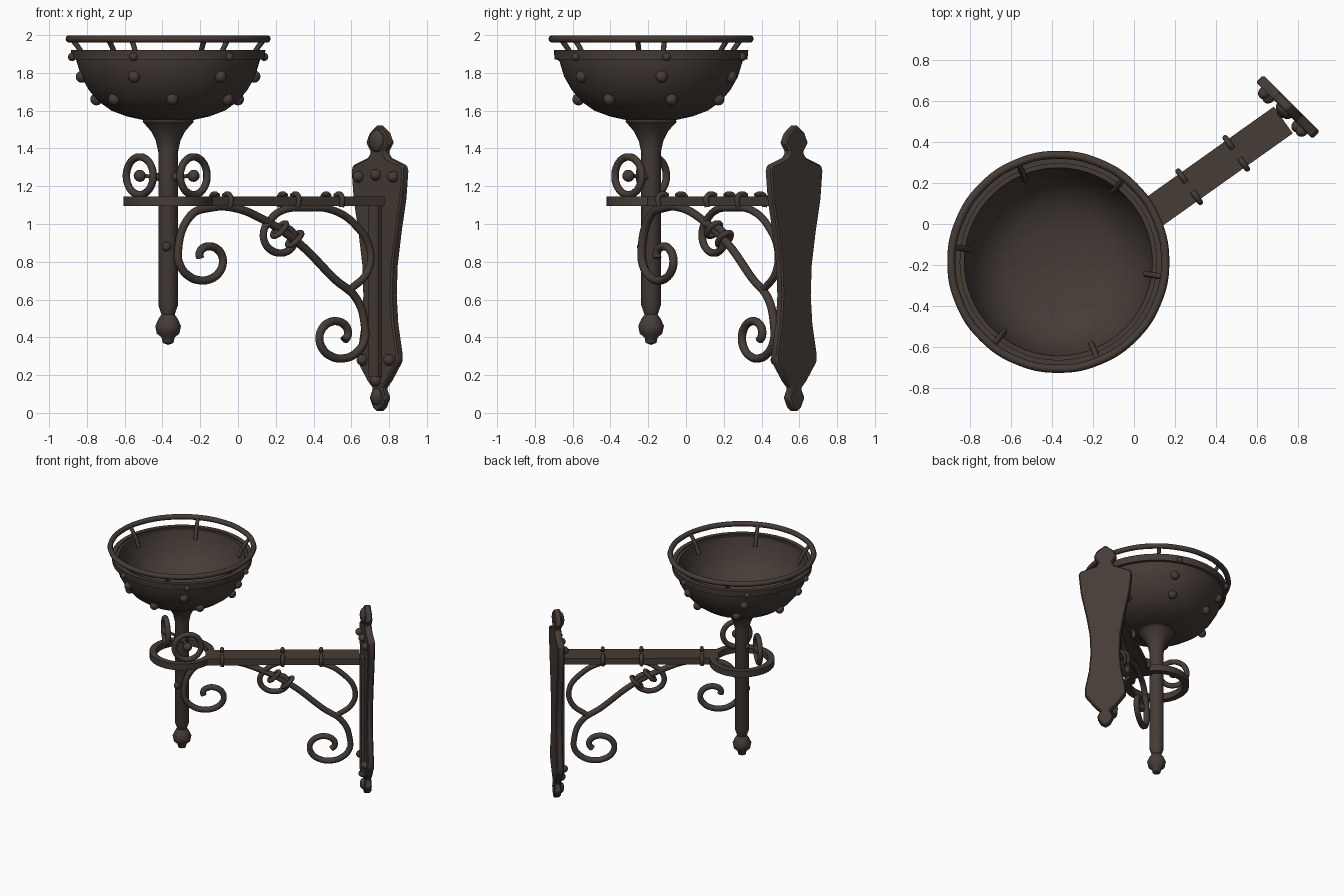
import bpy, bmesh
from math import sin, cos, radians, pi
from mathutils import Vector, Matrix

if "Cube" in bpy.data.objects:
    bpy.data.objects.remove(bpy.data.objects["Cube"])

iron = bpy.data.materials.new("dark brown iron")
iron.use_nodes = True
colour = (0.06, 0.045, 0.037, 1)
iron.diffuse_color = colour
shader = iron.node_tree.nodes["Principled BSDF"]
shader.inputs["Base Color"].default_value = colour
shader.inputs["Roughness"].default_value = 0.7

POST = Vector((-0.37, -0.185, 0))
ARM_DIR = Vector((1, 0.71, 0)).normalized()
ARM_SIDE = Vector((ARM_DIR.y, -ARM_DIR.x, 0))
PLATE = Matrix.Translation((0.752, 0.572, 0)) @ Matrix.Rotation(radians(-45), 4, 'Z')


def on_arm(x, z, side=0):
    """Point in the vertical plane of the arm."""
    return Vector((x, 0.125 + 0.71 * (x - 0.19), z)) + ARM_SIDE * side


def around(radius, angle, z):
    """Point around the post axis."""
    return POST + Vector((radius * cos(angle), radius * sin(angle), z))


def finish(obj, name):
    obj.name = name
    obj.data.materials.append(iron)
    bpy.ops.object.select_all(action='DESELECT')
    obj.select_set(True)
    bpy.context.view_layer.objects.active = obj
    bpy.ops.object.shade_smooth_by_angle(angle=radians(40))
    return obj


def from_bmesh(name, bm):
    bmesh.ops.recalc_face_normals(bm, faces=bm.faces)
    mesh = bpy.data.meshes.new(name)
    bm.to_mesh(mesh)
    bm.free()
    obj = bpy.data.objects.new(name, mesh)
    bpy.context.collection.objects.link(obj)
    return finish(obj, name)


def lathe(name, profile, closed=False, steps=48):
    bm = bmesh.new()
    verts = [bm.verts.new(POST + Vector((r, 0, z))) for r, z in profile]
    edges = [bm.edges.new(pair) for pair in zip(verts, verts[1:])]
    if closed:
        edges.append(bm.edges.new((verts[-1], verts[0])))
    bmesh.ops.spin(bm, geom=verts + edges, cent=POST, axis=(0, 0, 1),
                   angle=2 * pi, steps=steps, use_merge=False)
    bmesh.ops.remove_doubles(bm, verts=bm.verts, dist=0.0005)
    return from_bmesh(name, bm)


def tube(name, points, radius, cyclic=False):
    curve = bpy.data.curves.new(name, 'CURVE')
    curve.dimensions = '3D'
    curve.bevel_depth = radius
    curve.bevel_resolution = 3
    curve.resolution_u = 6
    curve.use_fill_caps = True
    spline = curve.splines.new('BEZIER')
    spline.bezier_points.add(len(points) - 1)
    for bp, co in zip(spline.bezier_points, points):
        bp.co = co
        bp.handle_left_type = bp.handle_right_type = 'AUTO'
    spline.use_cyclic_u = cyclic
    obj = bpy.data.objects.new(name, curve)
    bpy.context.collection.objects.link(obj)
    bpy.ops.object.select_all(action='DESELECT')
    obj.select_set(True)
    bpy.context.view_layer.objects.active = obj
    bpy.ops.object.convert(target='MESH')
    return finish(bpy.context.object, name)


def ball(name, size, matrix):
    bm = bmesh.new()
    bmesh.ops.create_uvsphere(bm, u_segments=16, v_segments=10, radius=1,
                              matrix=matrix @ Matrix.Diagonal((*size, 1)))
    return from_bmesh(name, bm)


def box(name, size, matrix):
    bm = bmesh.new()
    bmesh.ops.create_cube(bm, size=1, matrix=matrix @ Matrix.Diagonal((*size, 1)))
    return from_bmesh(name, bm)


def spiral(cx, cz, r0, r1, a0, a1, count=14):
    pts = []
    for i in range(count):
        t = i / (count - 1)
        a, r = radians(a0 + (a1 - a0) * t), r0 + (r1 - r0) * t
        pts.append((cx + r * cos(a), cz + r * sin(a)))
    return pts


# Post with flared neck and turned end
lathe("post", [(0, 1.56), (0.13, 1.56), (0.135, 1.54), (0.12, 1.525), (0.09, 1.49),
               (0.065, 1.44), (0.052, 1.38), (0.052, 0.57), (0.035, 0.52), (0.05, 0.5),
               (0.068, 0.46), (0.06, 0.42), (0.035, 0.4), (0.028, 0.37), (0, 0.36)])

# Bowl shell, rim band and upper ring with its struts
lathe("bowl", [(0, 1.55), (0.13, 1.55), (0.22, 1.57), (0.3, 1.6), (0.37, 1.65),
               (0.42, 1.71), (0.46, 1.78), (0.49, 1.88), (0.49, 1.91), (0.46, 1.91),
               (0.45, 1.86), (0.41, 1.76), (0.35, 1.68), (0.27, 1.63), (0.15, 1.6),
               (0, 1.59)], steps=64)
lathe("rim_band", [(0.48, 1.87), (0.51, 1.87), (0.515, 1.92), (0.48, 1.92)], True, 64)
ring = [around(0.523, 2 * pi * i / 16, 1.98) for i in range(16)]
tube("upper_ring", ring, 0.02, True)
for i in range(6):
    a = radians(60 * i - 8)
    tube("ring_strut", [around(0.43, a, 1.84), around(0.47, a, 1.92),
                        around(0.515, a, 1.98)], 0.014)
    ball("rim_stud", (0.022,) * 3, Matrix.Translation(around(0.515, a + 0.3, 1.885)))

# Studs on the bowl in two rows
for count, r, z, start in ((6, 0.46, 1.78, 247), (7, 0.385, 1.66, 222)):
    for i in range(count):
        p = around(r, radians(start + 360 * i / count), z)
        ball("bowl_stud", (0.032,) * 3, Matrix.Translation(p))

# Flat collar ring around the post
lathe("collar_ring", [(0.19, 1.095), (0.237, 1.095), (0.237, 1.145), (0.19, 1.145)], True)

# Upright curls standing on the collar ring
ACROSS = Vector((1, -1, 0)).normalized()
ALONG = Vector((1, 1, 0)).normalized()
for centre, facing in (((-0.15, 0.01), ACROSS), ((0.135, -0.12), ALONG)):
    mid = POST + Vector((*centre, 1.255))
    loop = [mid + facing * (0.1 * cos(k * pi / 6)) + Vector((0, 0, 0.1 * sin(k * pi / 6)))
            for k in range(12)]
    tube("curl", loop, 0.02, True)
    ball("curl_ball", (0.032,) * 3, Matrix.Translation(mid))
    inner = POST + Vector((*centre, 0)).normalized() * 0.05 + Vector((0, 0, 1.25))
    tube("curl_stem", [mid, inner], 0.011)
    ball("curl_stem_ball", (0.022,) * 3, Matrix.Translation(inner))

# Flat horizontal arm
TURN = Matrix.Rotation(ARM_DIR.to_track_quat('X', 'Z').to_euler().z, 4, 'Z')
start, end = on_arm(-0.19, 1.12), on_arm(0.73, 1.12)
box("arm", ((end - start).length, 0.16, 0.05),
    Matrix.Translation((start + end) / 2) @ TURN)

# Bent clips on the arm edges
for x in (-0.09, 0.27, 0.5):
    for side in (-1, 1):
        tube("arm_clip", [on_arm(x, 1.09, side * 0.085), on_arm(x, 1.14, side * 0.09),
                          on_arm(x, 1.16, side * 0.06), on_arm(x, 1.15, side * 0.03)], 0.014)

# Scrollwork below the arm
brace = spiral(-0.17, 0.82, 0.03, 0.15, 180, -190)
brace += [(-0.25, 1.045), (-0.15, 1.085), (-0.02, 1.085), (0.14, 1.02), (0.32, 0.9),
          (0.51, 0.71), (0.63, 0.6)]
brace += spiral(0.53, 0.41, 0.15, 0.04, 20, -400)
tube("brace_scroll", [on_arm(*p) for p in brace], 0.022)
corner = spiral(0.235, 0.93, 0.03, 0.11, 180, -230)
corner += [(0.23, 1.07), (0.35, 1.085), (0.51, 1.07), (0.63, 0.985), (0.7, 0.86),
           (0.685, 0.745), (0.59, 0.65)]
tube("corner_scroll", [on_arm(*p) for p in corner], 0.02)
for x, z in ((0.22, 0.97), (0.3, 0.92)):
    tube("scroll_clamp", [on_arm(x - 0.03, z - 0.035), on_arm(x, z, 0.035),
                          on_arm(x + 0.03, z + 0.035), on_arm(x, z, -0.035)], 0.015, True)
ball("post_rivet", (0.025,) * 3, Matrix.Translation(around(0.05, radians(-100), 0.88)))

# Wall plate with waisted outline and pointed ends
half = [(0.035, 0.03), (0.06, 0.08), (0.035, 0.13), (0.075, 0.17), (0.15, 0.27),
        (0.15, 0.32), (0.12, 0.47), (0.108, 0.62), (0.115, 0.78), (0.145, 0.96),
        (0.18, 1.13), (0.195, 1.28), (0.185, 1.31), (0.07, 1.35), (0.05, 1.38),
        (0.085, 1.43), (0.06, 1.48)]
outline = [(0, 0.005)] + half + [(0, 1.525)] + [(-x, z) for x, z in reversed(half)]
bm = bmesh.new()
face = bm.faces.new([bm.verts.new((x, -0.025, z)) for x, z in outline])
out = bmesh.ops.extrude_face_region(bm, geom=[face])
moved = [g for g in out["geom"] if isinstance(g, bmesh.types.BMVert)]
bmesh.ops.translate(bm, verts=moved, vec=(0, 0.05, 0))
bm.transform(PLATE)
plate = from_bmesh("wall_plate", bm)
bevel = plate.modifiers.new("soft_edges", 'BEVEL')
bevel.width = 0.008
bevel.limit_method = 'ANGLE'

# Centre rib, bolts and leaf bosses on the plate front
box("plate_rib", (0.07, 0.03, 0.92), PLATE @ Matrix.Translation((0, -0.035, 0.65)))
for x, z in ((-0.13, 1.25), (0, 1.26), (0.13, 1.25), (-0.1, 0.28), (0.1, 0.28), (0, 0.17)):
    ball("plate_bolt", (0.03, 0.035, 0.03), PLATE @ Matrix.Translation((x, -0.03, z)))
for z, width, height in ((1.44, 0.05, 0.06), (0.085, 0.035, 0.045)):
    ball("leaf_boss", (width, 0.03, height), PLATE @ Matrix.Translation((0, -0.025, z)))
